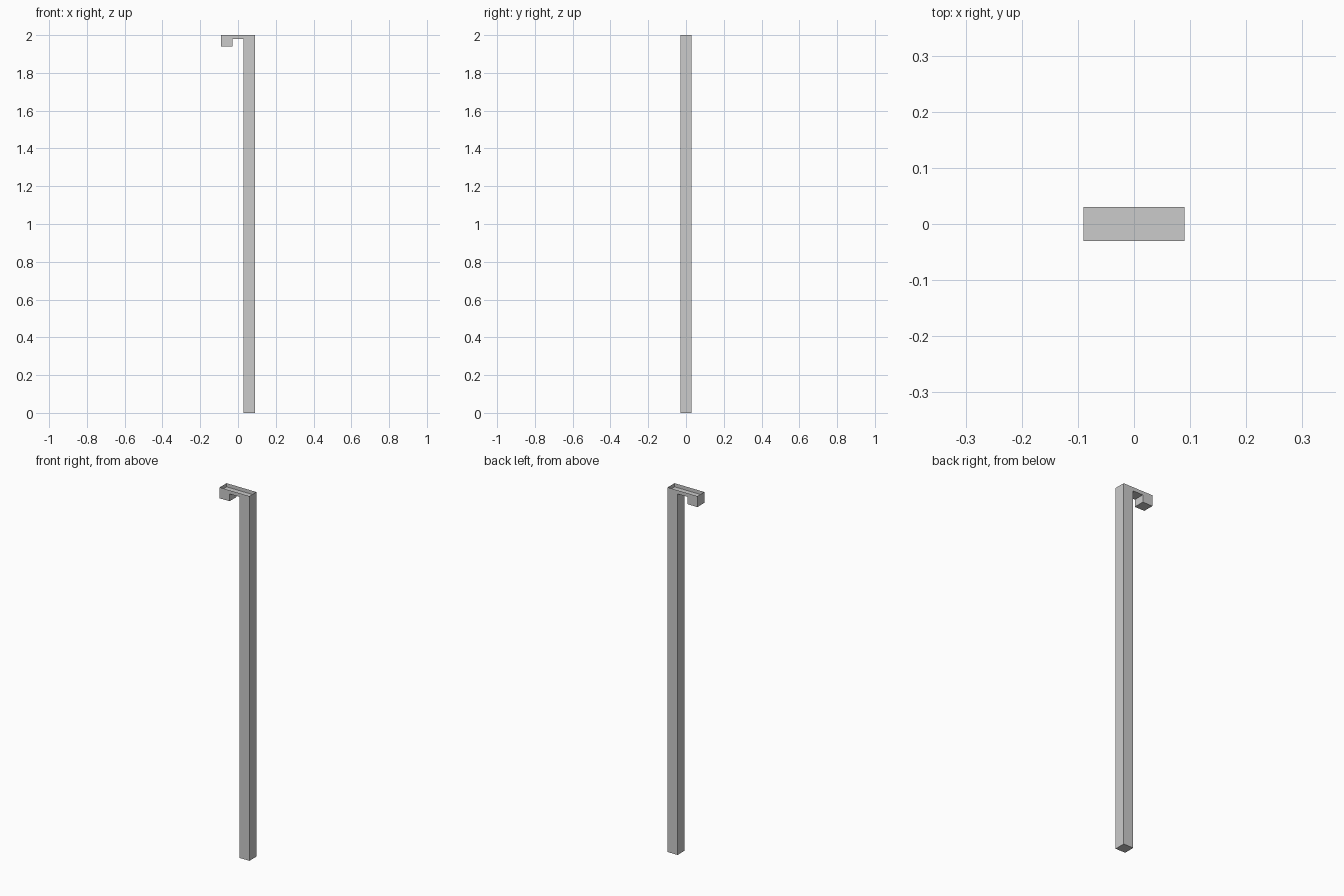
import bpy, bmesh

if "Cube" in bpy.data.objects:
    bpy.data.objects.remove(bpy.data.objects["Cube"])

HALF_X, HALF_Y = 0.09, 0.03
FLOOR, TOP = 1.98, 2.0


def make_box(name, x0, x1, z0, z1, open_top=False):
    """Axis-aligned box spanning the full depth, optionally without its top face."""
    bm = bmesh.new()
    bmesh.ops.create_cube(bm, size=1)
    for v in bm.verts:
        v.co.x = x0 if v.co.x < 0 else x1
        v.co.y = -HALF_Y if v.co.y < 0 else HALF_Y
        v.co.z = z0 if v.co.z < 0 else z1
    if open_top:
        bm.normal_update()
        lids = [f for f in bm.faces if f.normal.z > 0.5]
        bmesh.ops.delete(bm, geom=lids, context='FACES_ONLY')
    mesh = bpy.data.meshes.new(name)
    bm.to_mesh(mesh)
    bm.free()
    obj = bpy.data.objects.new(name, mesh)
    bpy.context.collection.objects.link(obj)
    return obj


# Thin open-topped channel bridging the post and the hook tip
make_box("top_channel", -HALF_X, HALF_X, FLOOR, TOP, open_top=True)
# Tall square post and short hook tip hanging under the channel
for name, x0, z0 in (("post", 0.03, 0.0), ("hook_tip", -HALF_X, 1.94)):
    make_box(name, x0, x0 + 0.06, z0, FLOOR, open_top=True)
